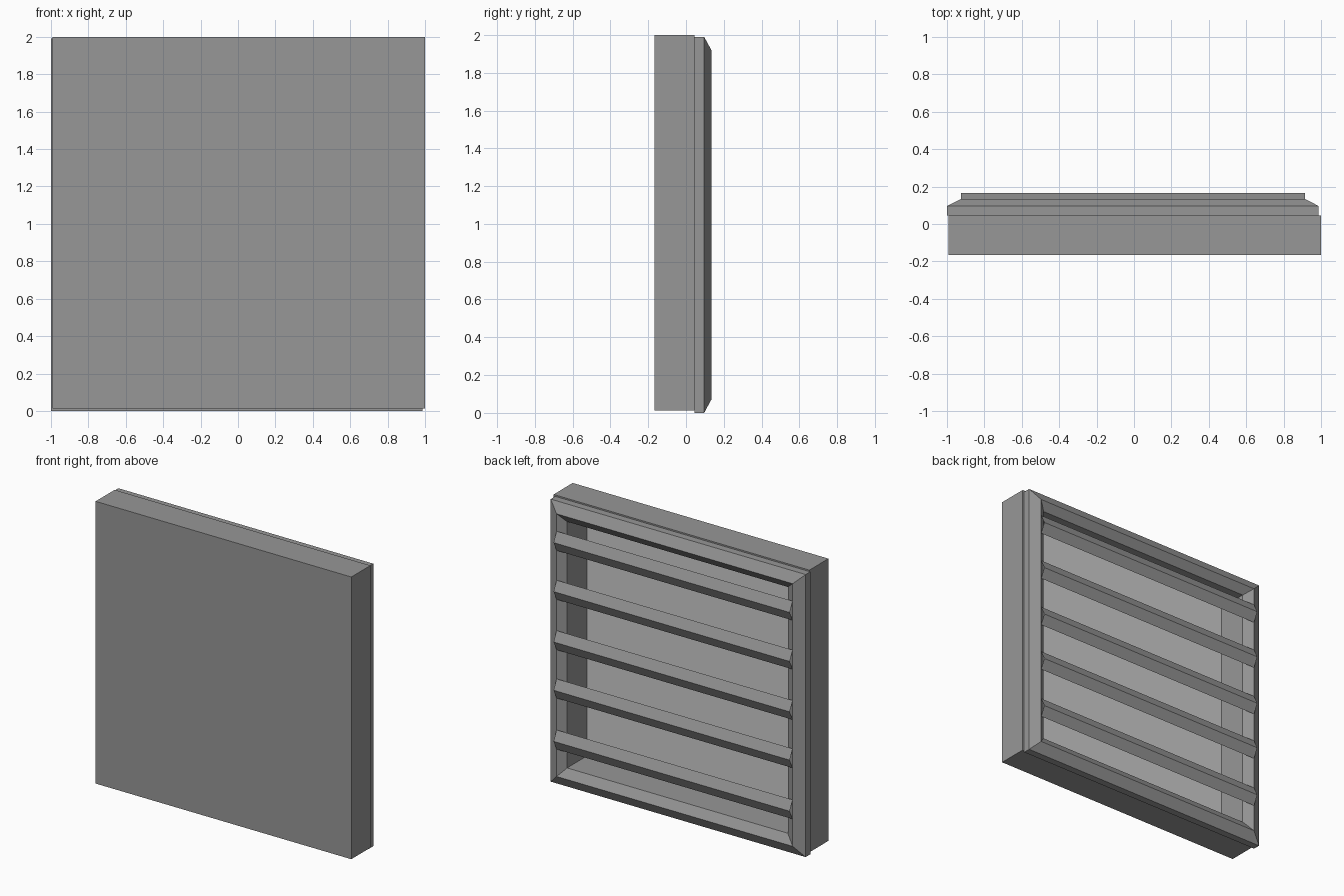
import bpy
import bmesh

if "Cube" in bpy.data.objects:
    bpy.data.objects.remove(bpy.data.objects["Cube"])


def material(name, value):
    m = bpy.data.materials.new(name)
    m.diffuse_color = (value, value, value, 1)
    m.use_nodes = True
    m.node_tree.nodes["Principled BSDF"].inputs["Base Color"].default_value = m.diffuse_color
    return m


GREY = material("mid grey", 0.31)
LIGHT = material("light grey", 0.6)


def finish(name, bm, mats):
    mesh = bpy.data.meshes.new(name)
    bm.to_mesh(mesh)
    bm.free()
    for m in mats:
        mesh.materials.append(m)
    obj = bpy.data.objects.new(name, mesh)
    bpy.context.collection.objects.link(obj)
    return obj


def loft(name, rings, mats, cap_start=False, cap_end=False, closed=False):
    """Bridge rectangular rings given as (x0, x1, z0, z1, y)."""
    bm = bmesh.new()
    loops = [[bm.verts.new(p) for p in ((x0, y, z0), (x1, y, z0), (x1, y, z1), (x0, y, z1))]
             for x0, x1, z0, z1, y in rings]
    pairs = list(zip(loops, loops[1:]))
    if closed:
        pairs.append((loops[-1], loops[0]))
    for a, b in pairs:
        for i in range(4):
            j = (i + 1) % 4
            bm.faces.new((a[i], a[j], b[j], b[i]))
    if cap_start:
        bm.faces.new(loops[0][::-1])
    if cap_end:
        bm.faces.new(loops[-1]).material_index = len(mats) - 1
    bmesh.ops.recalc_face_normals(bm, faces=bm.faces)
    return finish(name, bm, mats)


# Shallow tray: solid front, cavity open to the back, lighter inner panel
OUTER = (-0.993, 1.0, 0.012, 2.0)
INNER = (-0.86, 0.86, 0.13, 1.865)
loft("housing", [OUTER + (-0.167,), OUTER + (0.045,), INNER + (0.045,), INNER + (-0.125,)],
     [GREY, LIGHT], cap_start=True, cap_end=True)

# Bevelled rim around the opening
EDGE = (-1.0, 0.987, 0.0, 1.99)
RIDGE = (-0.925, 0.915, 0.07, 1.92)
loft("rim_frame", [EDGE + (0.045,), EDGE + (0.096,), RIDGE + (0.134,), INNER + (0.095,),
                   INNER + (0.045,)], [GREY], closed=True)

# Folded sheet slats, open at the ends
for n, z in enumerate((1.73, 1.385, 1.03, 0.69, 0.33)):
    bm = bmesh.new()
    rows = [[bm.verts.new((x, y, z + dz)) for x in (-0.925, 0.915)]
            for y, dz in ((0.134, 0.068), (0.167, 0.0), (0.134, -0.068))]
    for a, b in zip(rows, rows[1:]):
        bm.faces.new((a[0], b[0], b[1], a[1]))
    for f in bm.faces:
        f.normal_update()
        if f.normal.y < 0:
            f.normal_flip()
    finish(f"slat_{n + 1}", bm, [GREY])
